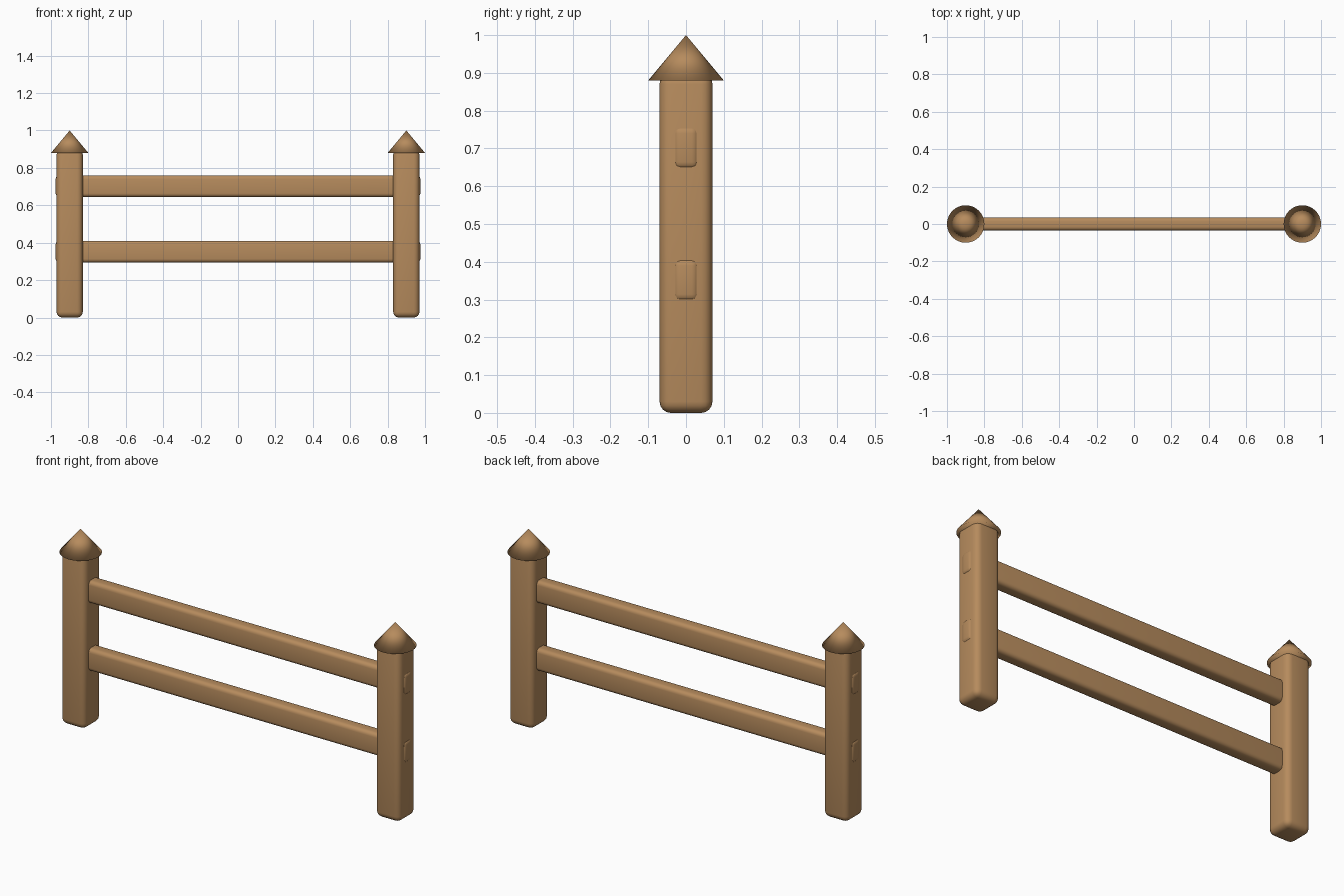
import bpy
import math

default_cube = bpy.data.objects.get("Cube")
if default_cube:
    bpy.data.objects.remove(default_cube, do_unlink=True)

wood = bpy.data.materials.new("warm_brown_wood")
wood.use_nodes = True
WOOD_COLOUR = (0.47, 0.26, 0.11, 1.0)
wood.diffuse_color = WOOD_COLOUR
wood.node_tree.nodes["Principled BSDF"].inputs["Base Color"].default_value = WOOD_COLOUR


def rounded_beam(name, size, centre, radius):
    """Box with softly rounded edges."""
    bpy.ops.mesh.primitive_cube_add(size=1, location=centre)
    beam = bpy.context.object
    beam.name = name
    beam.scale = size
    bpy.ops.object.transform_apply(location=False, rotation=False, scale=True)
    bevel = beam.modifiers.new("rounded_edges", "BEVEL")
    bevel.width = radius
    bevel.segments = 4
    beam.data.materials.append(wood)
    bpy.ops.object.shade_smooth()
    return beam


# Posts with pointed caps
POST_X = 0.9
for side, sign in (("left", 1), ("right", -1)):
    rounded_beam(f"{side}_post", (0.14, 0.14, 0.9), (sign * POST_X, 0, 0.45), 0.03)
    bpy.ops.mesh.primitive_cone_add(vertices=32, radius1=0.1, radius2=0, depth=0.12,
                                    location=(sign * POST_X, 0, 0.94))
    cap = bpy.context.object
    cap.name = f"{side}_post_cap"
    cap.data.materials.append(wood)
    bpy.ops.object.shade_smooth()

# Rails passing through both posts
for name, height in (("lower_rail", 0.352), ("upper_rail", 0.702)):
    rounded_beam(name, (1.95, 0.07, 0.116), (0, 0, height), 0.02)
